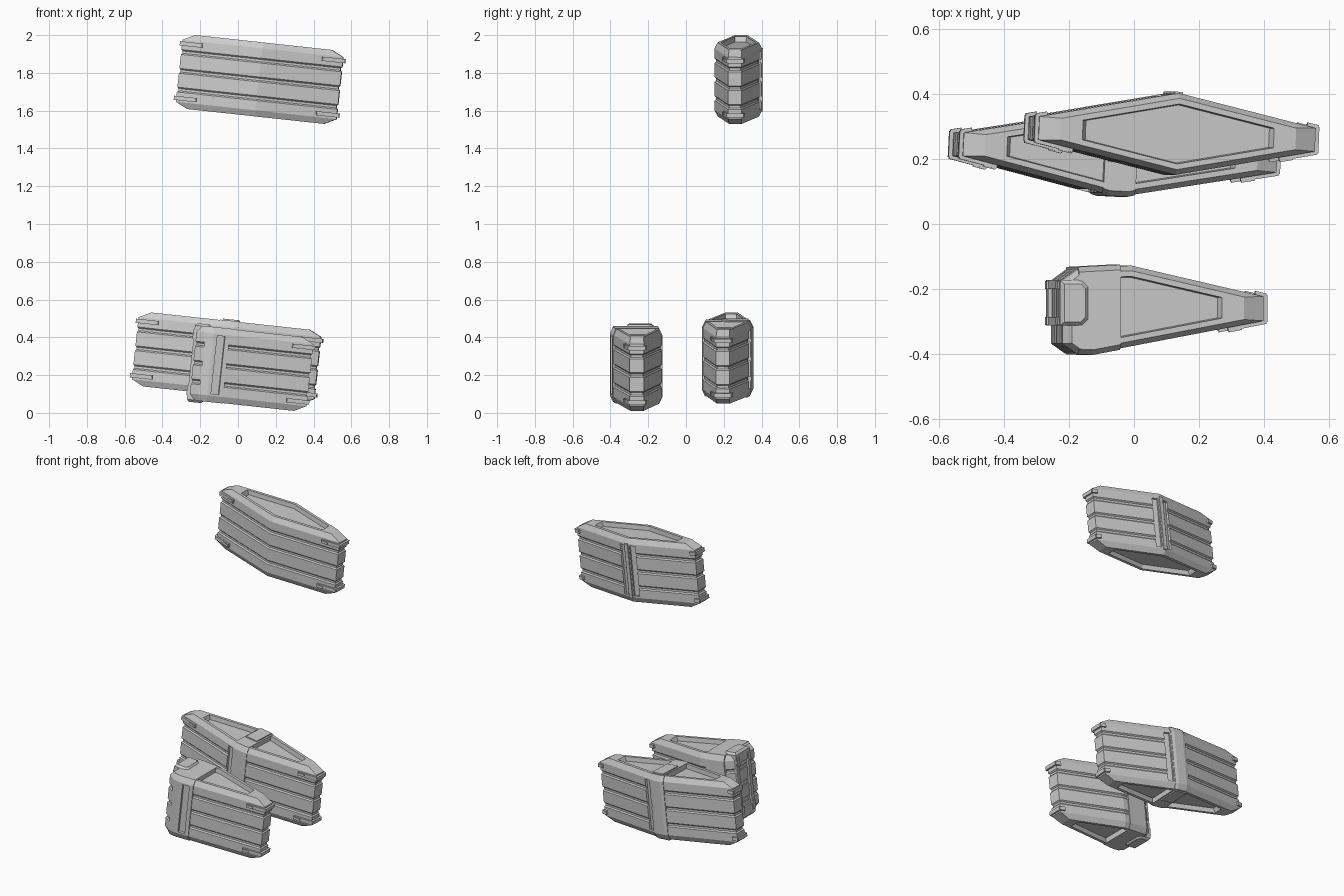
import bpy, bmesh, math
from mathutils import Vector, Matrix

if "Cube" in bpy.data.objects:
    bpy.data.objects.remove(bpy.data.objects["Cube"])

H = 0.197          # half height of every crate
TILT = math.radians(6.2)


def add(name, bm, M):
    bmesh.ops.recalc_face_normals(bm, faces=bm.faces)
    me = bpy.data.meshes.new(name)
    bm.to_mesh(me)
    bm.free()
    ob = bpy.data.objects.new(name, me)
    ob.matrix_world = M
    bpy.context.collection.objects.link(ob)
    return ob


def inset(poly, d, mult):
    """Move each edge of a counter-clockwise outline inward and re-intersect."""
    n, lines = len(poly), []
    for i in range(n):
        a, b = Vector(poly[i]), Vector(poly[(i + 1) % n])
        t = (b - a).normalized()
        k = mult.get(i, 1) if d > 0.01 else 1
        lines.append((a + Vector((-t.y, t.x)) * d * k, t))
    out = []
    for i in range(n):
        (p, t), (q, s) = lines[i - 1], lines[i]
        den = t.x * s.y - t.y * s.x
        r = q - p
        out.append(p + t * ((r.x * s.y - r.y * s.x) / den))
    return out


def loft(poly, layers, mult):
    bm = bmesh.new()
    rings = [[bm.verts.new((p.x, p.y, w)) for p in inset(poly, d, mult)]
             for w, d in layers]
    n = len(poly)
    for a, b in zip(rings, rings[1:]):
        for i in range(n):
            bm.faces.new((a[i], a[(i + 1) % n], b[(i + 1) % n], b[i]))
    bm.faces.new(rings[0][::-1])
    bm.faces.new(rings[-1])
    return bm


def box(bm, c, size, ang=0.0):
    m = Matrix.Translation(c) @ Matrix.Rotation(ang, 4, 'Z') @ Matrix.Diagonal((*size, 1))
    bmesh.ops.create_cube(bm, size=1, matrix=m)


def cut(objs, slots, M):
    """Sink rectangular slots into the given objects."""
    bm = bmesh.new()
    for s in slots:
        box(bm, *s)
    cutter = add("slot_cutter", bm, M)
    cutter.hide_render = True
    for ob in objs:
        mod = ob.modifiers.new("slots", 'BOOLEAN')
        mod.operation, mod.object, mod.solver = 'DIFFERENCE', cutter, 'EXACT'
        bpy.context.view_layer.objects.active = ob
        bpy.ops.object.modifier_apply(modifier=mod.name)
    bpy.data.objects.remove(cutter)


# Wall profile: recessed ends, chamfered rims, three grooves
half = [(-H + 0.028, 0.036), (-H, 0.033), (-H, 0.016), (-0.165, 0)]
grooves = [(g + o, d) for g in (-0.1, 0, 0.1)
           for o, d in ((-0.013, 0), (-0.006, 0.007), (0.006, 0.007), (0.013, 0))]
WALL = half + grooves + [(-w, d) for w, d in reversed(half)]
BELT = [(-H - 0.002, 0.016), (-0.165, 0), (0.165, 0), (H + 0.002, 0.016)]


def latches(name, ends, M):
    """ends: (front corner, front inner point, back corner, back inner point)"""
    bm = bmesh.new()
    for fc, fi, bc, bi in ends:
        for w in (-0.145, 0.145):
            for c, q, length in ((fc, fi, 0.12), (bc, bi, 0.035)):
                c, q = Vector(c), Vector(q)
                t = (q - c).normalized()
                nrm = Vector((-t.y, t.x))
                if nrm.y * c.y < 0:
                    nrm = -nrm
                p = c + t * (length / 2 - 0.008) + nrm * 0.004
                ang = math.atan2(t.y, t.x)
                box(bm, (p.x, p.y, w), (length, 0.014, 0.022), ang)
                if length > 0.1:
                    p = c + t * 0.09 + nrm * 0.009
                    box(bm, (p.x, p.y, w), (0.04, 0.012, 0.014), ang)
            y0, y1 = fc[1], bc[1]
            box(bm, (fc[0] + math.copysign(0.003, fc[0]), (y0 + y1) / 2, w),
                (0.018, abs(y1 - y0) + 0.008, 0.022))
    return add(name, bm, M)


def place(x, y, z, yaw):
    return (Matrix.Translation((x, y, z)) @ Matrix.Rotation(TILT, 4, 'Y')
            @ Matrix.Rotation(math.radians(yaw), 4, 'Z'))


def end_set(L, e, m, hw):
    return [(( s * L, -e), (s * m, -hw), (s * L, e), (s * m, hw)) for s in (-1, 1)]


SL = math.radians(11.8)

# Upper crate: plain diamond with a spine on the back
M = place(0.115, 0.277, 1.765, -2.4)
L, e, hw = 0.428, 0.036, 0.126
poly = [(L, -e), (L, e), (0, hw), (-L, e), (-L, -e), (0, -hw)]
body = add("upper_crate", loft(poly, WALL, {0: 4, 3: 4}), M)
cut([body], [((s * 0.037, hw - 0.008, 0), (0.036, 0.026, 0.31), -s * SL) for s in (-1, 1)], M)
bm = bmesh.new()
box(bm, (0, hw - 0.006, 0), (0.024, 0.02, 0.335))
add("upper_spine", bm, M)
latches("upper_latches", end_set(L, e, 0, hw), M)

# Lower back crate: longer diamond with a belt around the middle
M = place(-0.06, 0.22, 0.29, -3.0)
L, e, m, hw = 0.486, 0.036, 0.03, 0.131
poly = [(L, -e), (L, e), (m, hw), (-m, hw), (-L, e), (-L, -e), (-m, -hw), (m, -hw)]
body = add("back_crate", loft(poly, WALL, {0: 4, 4: 4}), M)
b, by, h2 = 0.05, hw - 0.001, hw + 0.004
poly = [(b, -by), (b, by), (m, h2), (-m, h2), (-b, by), (-b, -by), (-m, -h2), (m, -h2)]
add("back_belt", loft(poly, BELT, {0: 0, 4: 0}), M)
cut([body], [((s * 0.075, s * (hw - 0.01), 0), (0.036, 0.026, 0.31), -SL) for s in (-1, 1)], M)
bm = bmesh.new()
for w in (-1, 1):
    box(bm, (0, 0.04, w * (H + 0.003)), (0.08, 0.14, 0.012))
add("back_belt_tabs", bm, M)
latches("back_latches", end_set(L, e, m, hw), M)

# Lower front crate: half diamond with a blunt left end
M = place(0.083, -0.263, 0.232, 0)
poly = [(0.3, -0.035), (0.3, 0.04), (-0.11, 0.135), (-0.27, 0.128), (-0.322, 0.09),
        (-0.322, -0.105), (-0.28, -0.135), (-0.23, -0.136)]
body = add("front_crate", loft(poly, WALL, {0: 4, 4: 1.6}), M)
belt = add("front_belt", loft([(-0.145, -0.124), (-0.145, 0.138), (-0.275, 0.131),
                               (-0.275, -0.138), (-0.23, -0.14)], BELT, {0: 0, 2: 0}), M)
cut([body, belt], [((-0.19, -0.13, 0), (0.042, 0.03, 0.31), math.radians(10.6))], M)

# Bracket wrapped over the blunt end
bm = loft([(-0.245, -0.03), (-0.245, 0.07), (-0.265, 0.09), (-0.334, 0.09),
           (-0.334, -0.05), (-0.265, -0.05)],
          [(-H - 0.012, 0.012), (-H, 0), (H, 0), (H + 0.012, 0.012)], {})
bracket = add("end_bracket", bm, M)
cut([bracket], [((-0.334, 0.02, 0), (0.03, 0.09, 0.28))], M)
bm = bmesh.new()
for w in (-0.15, 0.15):
    for y in (-0.035, 0.075):
        box(bm, (-0.334, y, w), (0.012, 0.025, 0.05))
add("bracket_lugs", bm, M)
latches("front_latches", [((0.3, -0.035), (-0.23, -0.136), (0.3, 0.04), (-0.11, 0.135))], M)
